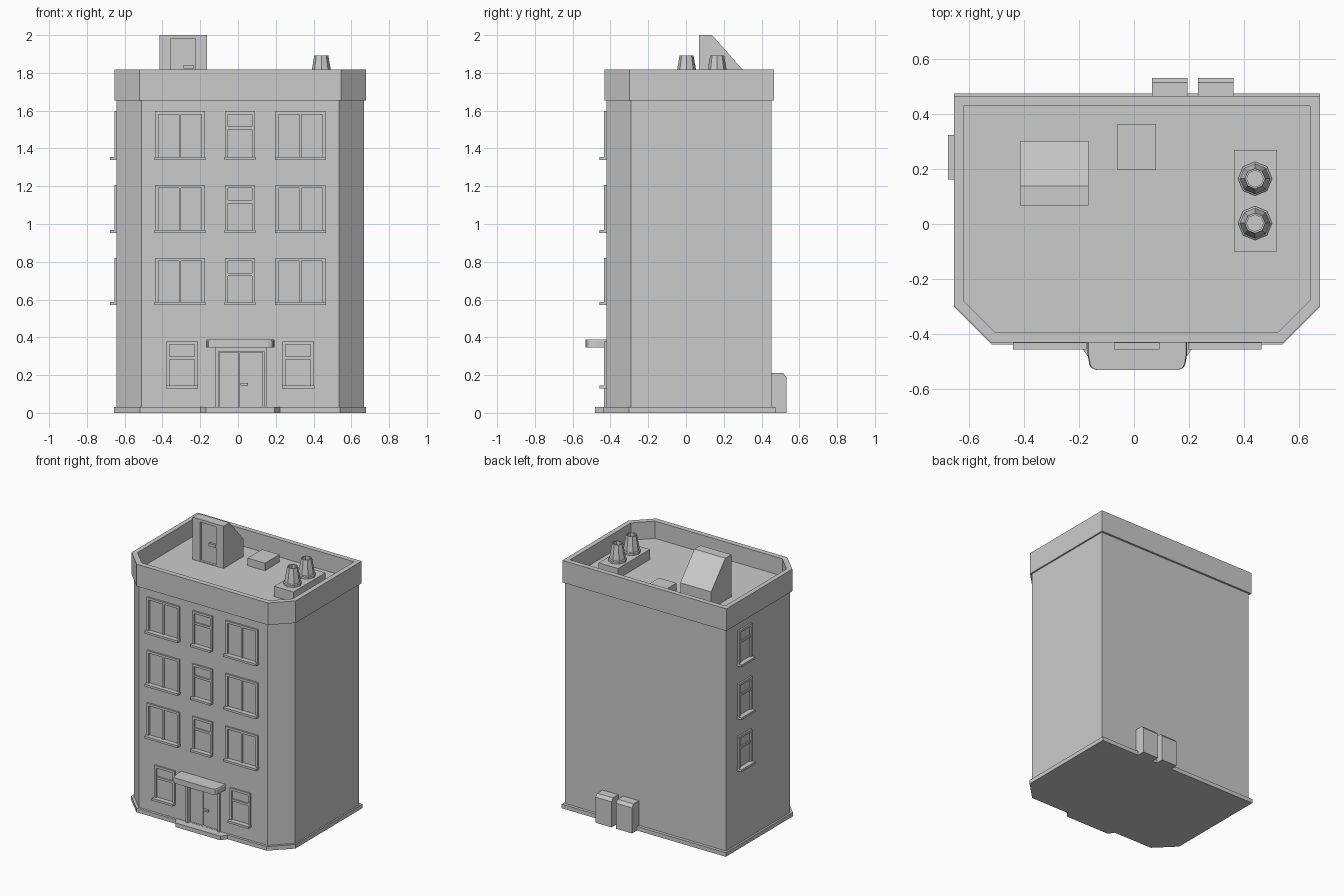
import bpy, bmesh, math
from mathutils import Matrix

if "Cube" in bpy.data.objects:
    bpy.data.objects.remove(bpy.data.objects["Cube"])


def finish(name, bm):
    bmesh.ops.recalc_face_normals(bm, faces=bm.faces)
    me = bpy.data.meshes.new(name)
    bm.to_mesh(me)
    bm.free()
    ob = bpy.data.objects.new(name, me)
    bpy.context.collection.objects.link(ob)
    return ob


def loft(name, rings):
    """Closed solid through a list of point rings, capped at both ends."""
    bm = bmesh.new()
    vs = [[bm.verts.new(p) for p in r] for r in rings]
    n = len(vs[0])
    for a, b in zip(vs, vs[1:]):
        for i in range(n):
            j = (i + 1) % n
            bm.faces.new((a[i], a[j], b[j], b[i]))
    bm.faces.new(vs[0])
    bm.faces.new(vs[-1])
    return finish(name, bm)


def add_box(bm, lo, hi, mat=Matrix()):
    size = [h - l for l, h in zip(lo, hi)]
    mid = [(h + l) / 2 for l, h in zip(lo, hi)]
    bmesh.ops.create_cube(bm, size=1, matrix=mat @ Matrix.Translation(mid) @ Matrix.Diagonal((*size, 1)))


def box(name, lo, hi):
    bm = bmesh.new()
    add_box(bm, lo, hi)
    return finish(name, bm)


def cut(target, lo, hi):
    cutter = box("cutter", lo, hi)
    cutter.hide_render = True
    mod = target.modifiers.new("recess", 'BOOLEAN')
    mod.object = cutter
    mod.solver = 'EXACT'
    bpy.context.view_layer.objects.active = target
    bpy.ops.object.modifier_apply(modifier=mod.name)
    bpy.data.objects.remove(cutter)


def plan(x0, x1, y0, y1, c, z):
    """Building outline with both front corners cut off."""
    return [(x0, y1, z), (x0, y0 + c, z), (x0 + c, y0, z),
            (x1 - c, y0, z), (x1, y0 + c, z), (x1, y1, z)]


# Main walls and roof
FRONT, LEFT, ROOF = -0.421, -0.6425, 1.69
BODY = (LEFT, 0.666, FRONT, 0.4525, 0.131)
OUTER = (-0.655, 0.677, -0.431, 0.467, 0.133)
INNER = (-0.621, 0.641, -0.393, 0.43, 0.114)
walls = loft("walls", [plan(*BODY, z) for z in (0.02, 1.66)])
cut(walls, (-0.104, -0.6, 0.031), (0.137, FRONT + 0.02, 0.324))
loft("parapet_and_roof", [plan(*OUTER, 1.655), plan(*OUTER, 1.817),
                          plan(*INNER, 1.817), plan(*INNER, ROOF)])

# Plinth and doorstep
PLINTH = (-0.656, 0.677, -0.439, 0.475, 0.137)
loft("plinth", [plan(*PLINTH, z) for z in (0, 0.03)])
step = [(-0.204, -0.43), (-0.17, -0.481), (0.194, -0.481), (0.228, -0.43)]
loft("doorstep", [[(x, y, z) for x, y in step] for z in (0, 0.03)])

# Entrance canopy with softened front corners
half = [(0.182, -0.41), (0.182, -0.47), (0.175, -0.512), (0.167, -0.525), (0.148, -0.532)]
outline = half + [(-x, y) for x, y in reversed(half)]
loft("canopy", [[(x * s + 0.012, y, z) for x, y in outline]
                for s, z in ((1, 0.347), (1, 0.38), (0.98, 0.388))])

# Front door: frame, leaf and handle
bm = bmesh.new()
for lo, hi in (((-0.12, 0.03), (-0.104, 0.347)), ((0.137, 0.03), (0.154, 0.347)),
               ((-0.104, 0.324), (0.137, 0.347))):
    add_box(bm, (lo[0], FRONT - 0.014, lo[1]), (hi[0], FRONT + 0.01, hi[1]))
finish("door_frame", bm)
box("door_leaf", (0.008, FRONT + 0.012, 0.03), (0.132, FRONT + 0.025, 0.32))
box("door_side_panel", (-0.1, FRONT + 0.012, 0.03), (0.002, FRONT + 0.025, 0.32))
box("door_handle", (0.012, FRONT - 0.004, 0.145), (0.052, FRONT + 0.014, 0.158))


def window(name, u0, u1, z0, z1, double, mat):
    """Frame, divider and sill; local x runs along the wall, -y points outward."""
    bm = bmesh.new()
    t, d = 0.017, -0.012

    def bar(a, b, c, e, depth=d):
        add_box(bm, (a, depth, c), (b, 0.006, e), mat)
    bar(u0, u0 + t, z0 + 0.016, z1)
    bar(u1 - t, u1, z0 + 0.016, z1)
    bar(u0 + t, u1 - t, z1 - t, z1)
    bar(u0 - 0.002, u1 + 0.002, z0, z0 + 0.016, -0.036)
    if double:
        m = (u0 + u1) / 2
        bar(m - 0.006, m + 0.006, z0 + 0.016, z1 - t, -0.009)
    else:
        m = z0 + (z1 - z0) * 0.65
        bar(u0 + t, u1 - t, m - 0.008, m + 0.008, -0.009)
    finish(name, bm)


# Windows: three upper floors, left side column, two at ground level
front = Matrix.Translation((0, FRONT, 0))
side = Matrix.Translation((LEFT, 0, 0)) @ Matrix.Rotation(-math.pi / 2, 4, 'Z')
for i, (z0, z1) in enumerate(((0.57, 0.82), (0.952, 1.207), (1.34, 1.597)), 1):
    window(f"left_window_{i}", -0.439, -0.175, z0, z1, True, front)
    window(f"middle_window_{i}", -0.07, 0.091, z0, z1, False, front)
    window(f"right_window_{i}", 0.199, 0.463, z0, z1, True, front)
    window(f"side_window_{i}", -0.322, -0.165, z0, z1, False, side)
window("ground_window_left", -0.379, -0.213, 0.13, 0.379, False, front)
window("ground_window_right", 0.235, 0.402, 0.13, 0.379, False, front)

# Roof stair housing with recessed door
prof = [(0.068, ROOF - 0.01), (0.068, 2.0), (0.138, 2.0), (0.302, 1.815), (0.302, ROOF - 0.01)]
housing = loft("stair_housing", [[(x, y, z) for y, z in prof] for x in (-0.416, -0.165)])
cut(housing, (-0.357, 0.0, ROOF + 0.004), (-0.226, 0.085, 1.979))
box("roof_door_handle", (-0.288, 0.07, 1.822), (-0.232, 0.09, 1.843))

# Roof hatch and chimney block
box("roof_hatch", (-0.061, 0.197, ROOF - 0.01), (0.081, 0.365, 1.745))
box("chimney_block", (0.364, -0.1, ROOF - 0.01), (0.521, 0.269, 1.765))

# Eight-sided chimney pots, hollow at the top
pot = [(0.062, 1.76), (0.062, 1.78), (0.055, 1.785), (0.053, 1.8),
       (0.037, 1.893), (0.03, 1.893), (0.03, 1.86)]
for i, cy in enumerate((0.003, 0.165), 1):
    loft(f"chimney_pot_{i}", [[(0.441 + r * math.cos(k * math.pi / 4),
                                cy + r * math.sin(k * math.pi / 4), z) for k in range(8)]
                              for r, z in pot])

# Rear utility boxes with a sloped top edge
prof = [(0.44, 0.0), (0.532, 0.0), (0.532, 0.188), (0.515, 0.21), (0.44, 0.21)]
for i, x in enumerate((0.066, 0.233), 1):
    loft(f"utility_box_{i}", [[(px, y, z) for y, z in prof] for px in (x, x + 0.129)])
